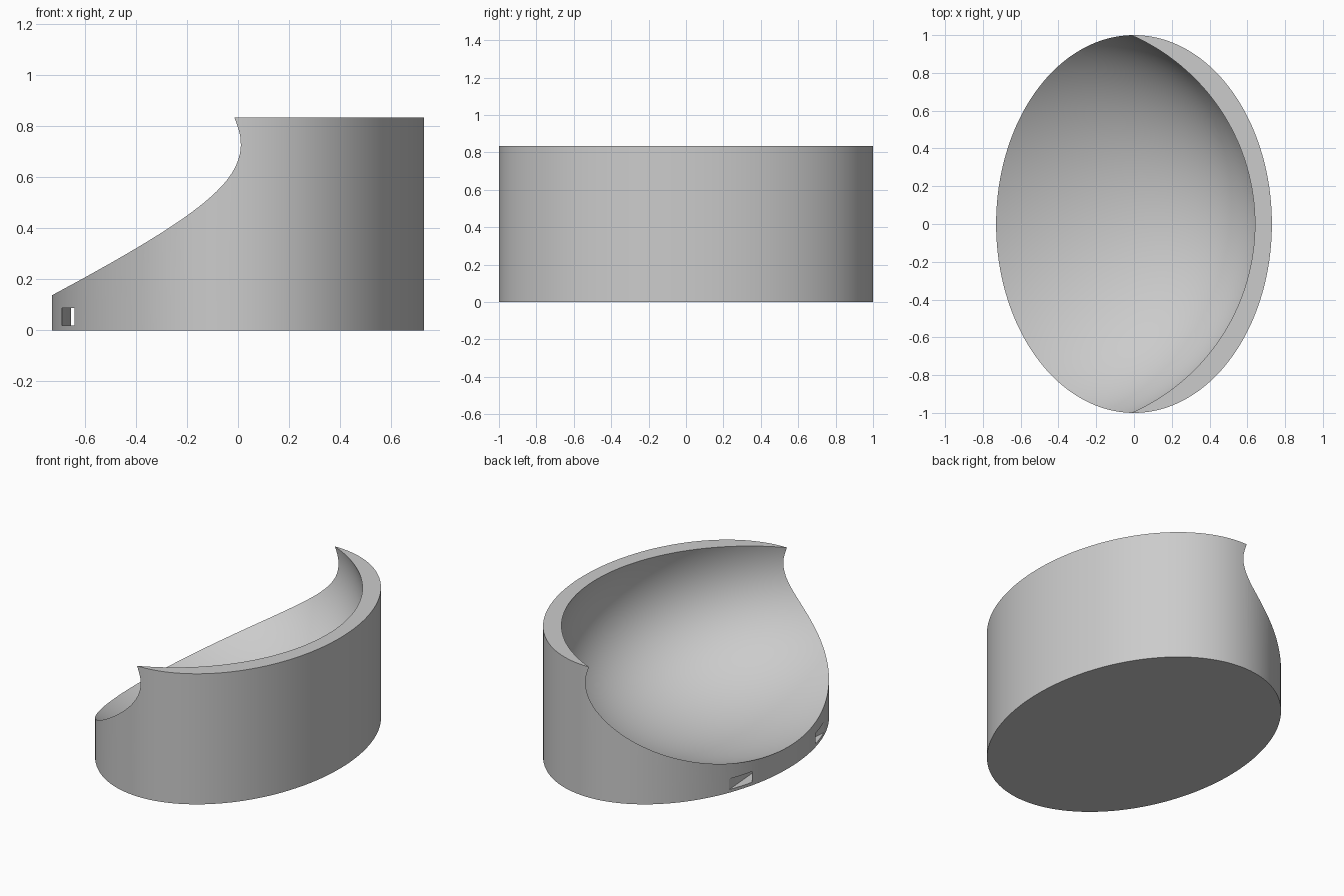
import bpy
import bmesh
from math import radians

if "Cube" in bpy.data.objects:
    bpy.data.objects.remove(bpy.data.objects["Cube"], do_unlink=True)

HEIGHT = 0.835
HALF_X, HALF_Y = 0.73, 1.0

# Plain grey for the whole body
grey = bpy.data.materials.new("plain_grey")
grey.use_nodes = True
colour = (0.6, 0.6, 0.6, 1)
grey.diffuse_color = colour
grey.node_tree.nodes["Principled BSDF"].inputs["Base Color"].default_value = colour


def prism(name, outline, bottom, top):
    """Extrude a flat outline upward between two heights."""
    mesh = bpy.data.meshes.new(name)
    bm = bmesh.new()
    face = bm.faces.new([bm.verts.new((x, y, bottom)) for x, y in outline])
    ext = bmesh.ops.extrude_face_region(bm, geom=[face])["geom"]
    verts = [g for g in ext if isinstance(g, bmesh.types.BMVert)]
    bmesh.ops.translate(bm, verts=verts, vec=(0, 0, top - bottom))
    bmesh.ops.recalc_face_normals(bm, faces=bm.faces)
    bm.to_mesh(mesh)
    bm.free()
    obj = bpy.data.objects.new(name, mesh)
    bpy.context.collection.objects.link(obj)
    mesh.materials.append(grey)
    return obj


def carve(body, cutter):
    """Cut one solid out of the body and drop the cutter."""
    cutter.hide_render = True
    mod = body.modifiers.new(cutter.name, 'BOOLEAN')
    mod.operation = 'DIFFERENCE'
    mod.solver = 'EXACT'
    mod.object = cutter
    bpy.ops.object.select_all(action='DESELECT')
    body.select_set(True)
    bpy.context.view_layer.objects.active = body
    bpy.ops.object.modifier_apply(modifier=mod.name)
    bpy.data.objects.remove(cutter, do_unlink=True)


# Oval solid body
bpy.ops.mesh.primitive_cylinder_add(vertices=192, radius=1, depth=HEIGHT,
                                    location=(0, 0, HEIGHT / 2))
body = bpy.context.object
body.name = "oval_body"
body.scale = (HALF_X, HALF_Y, 1)
bpy.ops.object.transform_apply(location=True, rotation=True, scale=True)
body.data.materials.append(grey)

# Tilted ellipsoid hollow, open toward the low lip
bpy.ops.mesh.primitive_uv_sphere_add(segments=160, ring_count=80, radius=1,
                                     location=(-0.443, 0, 0.817),
                                     rotation=(0, radians(18.5), 0))
hollow = bpy.context.object
hollow.name = "bowl_cutter"
hollow.scale = (1.172, 1.091, 0.736)
hollow.data.materials.append(grey)
carve(body, hollow)

# Bent cord channel passing through the low lip from side to side
channel = [(-0.745, -0.8), (-0.655, 0), (-0.745, 0.8),
           (-0.665, 0.8), (-0.605, 0), (-0.665, -0.8)]
carve(body, prism("channel_cutter", channel, 0.02, 0.088))

# Smooth curved surfaces, crisp rims
bpy.ops.object.select_all(action='DESELECT')
body.select_set(True)
bpy.context.view_layer.objects.active = body
bpy.ops.object.shade_smooth_by_angle(angle=radians(25))
